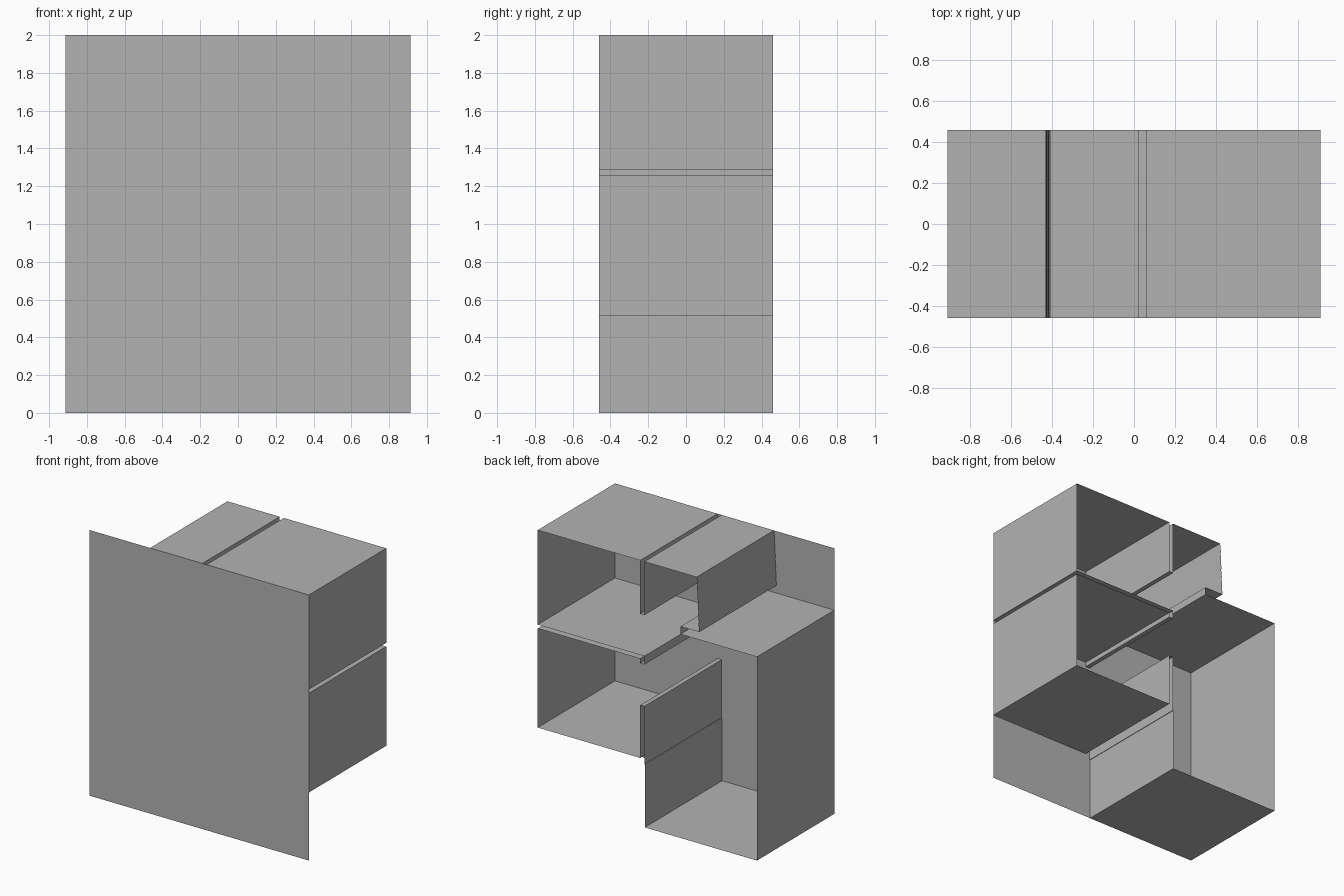
import bpy

if "Cube" in bpy.data.objects:
    bpy.data.objects.remove(bpy.data.objects["Cube"], do_unlink=True)

FRONT, BACK = -0.46, 0.46

grey = bpy.data.materials.new("plain_grey")
grey.use_nodes = True
colour = (0.45, 0.45, 0.45, 1)
grey.diffuse_color = colour
grey.node_tree.nodes["Principled BSDF"].inputs["Base Color"].default_value = colour


def make(name, verts, faces):
    mesh = bpy.data.meshes.new(name)
    mesh.from_pydata(verts, [], faces)
    mesh.materials.append(grey)
    obj = bpy.data.objects.new(name, mesh)
    bpy.context.collection.objects.link(obj)
    return obj


def sheet(name, path):
    """Sweep an open x-z path from the front panel to the open back."""
    n = len(path)
    verts = [(x, y, z) for y in (FRONT, BACK) for x, z in path]
    return make(name, verts, [(i, i + n, i + n + 1, i + 1) for i in range(n - 1)])


# Flat panel closing the front
X, TOP = 0.913, 2.0
make("front_panel",
     [(-X, FRONT, 0), (X, FRONT, 0), (X, FRONT, TOP), (-X, FRONT, TOP)],
     [(0, 1, 2, 3)])

# Both faces of the central partition, and the heights of its openings
A, B = 0.025, 0.06
HIGH, LOW = 1.597, 0.91

# Upper compartment, from the upper opening round to the partition rib
sheet("upper_compartment",
      [(A, HIGH), (B, HIGH), (B, TOP), (X, TOP), (X, 1.288), (A, 1.288)])

# Rib between the two openings
sheet("partition_rib", [(A, 1.288), (A, 1.225), (B, 1.225), (B, 1.26)])

# Lower compartment, with the sill of the lower opening
sheet("lower_compartment",
      [(B, 1.26), (X, 1.26), (X, 0.513), (B, 0.513), (B, LOW), (A, LOW)])

# Tall compartment, with a slight step in its inner wall
STEP = 0.475
sheet("tall_compartment",
      [(A, LOW), (A, STEP), (A - 0.004, STEP), (A - 0.004, 0), (-X, 0),
       (-X, 1.534), (-0.276, 1.534), (-0.276, 1.592), (-0.433, 1.592)])

# Stepped louvre wall
SLATS = 6
louvre = []
for i in range(SLATS):
    x = -0.41 - 0.003 * i
    for t, out in ((i, 0), (i + 1, 0.008)):
        louvre.append((x - out, TOP + (1.592 - TOP) * t / SLATS))
sheet("louvre_wall", louvre)

# Roof and inner wall of the middle compartment
sheet("middle_compartment", [(-0.41, TOP), (A, TOP), (A, HIGH)])
